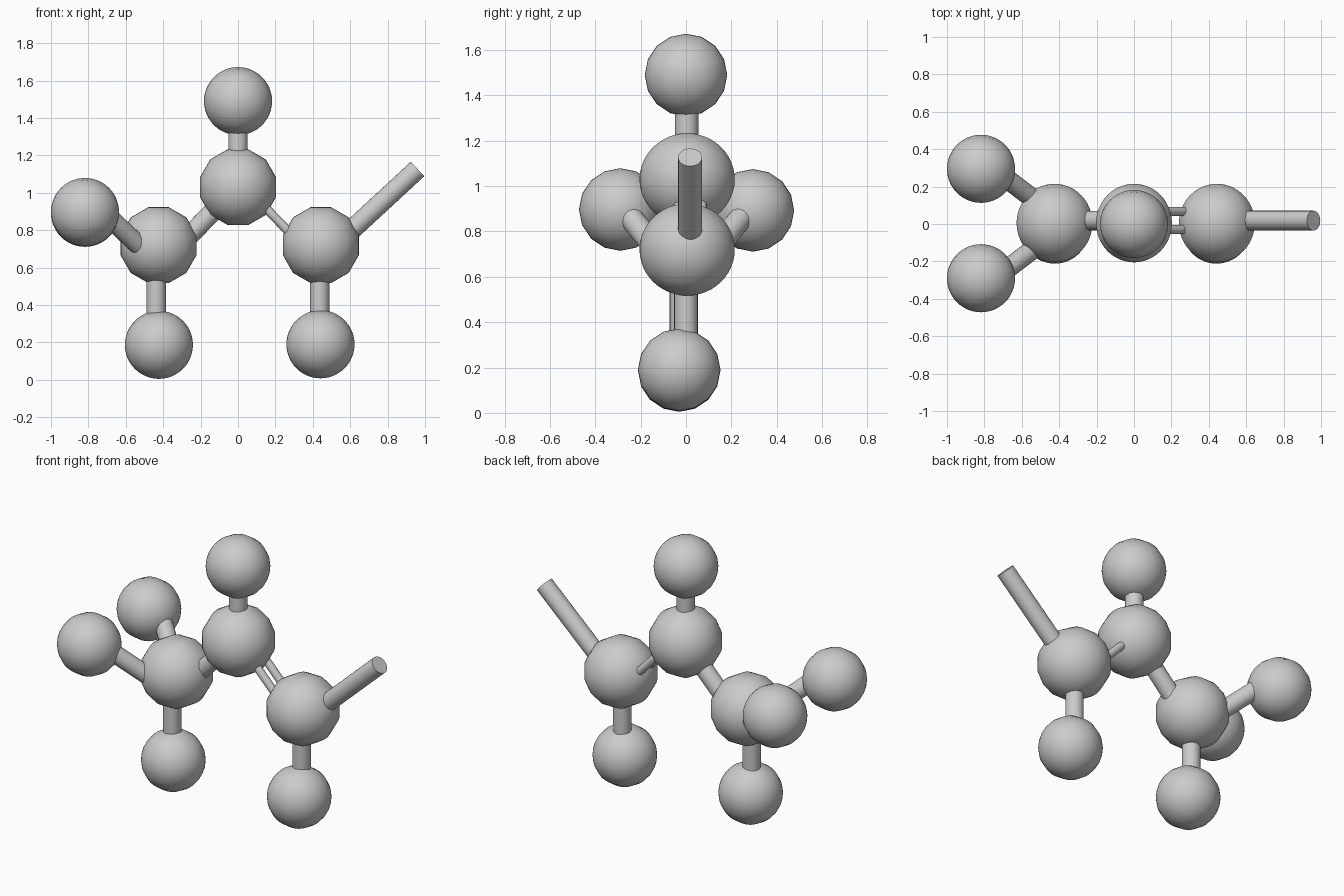
import bpy
from math import pi, radians
from mathutils import Vector

if "Cube" in bpy.data.objects:
    bpy.data.objects.remove(bpy.data.objects["Cube"])


def smooth(ob, name):
    ob.name = name
    bpy.ops.object.shade_smooth_by_angle(angle=radians(40))


def ball(name, centre, radius, segments, rotation):
    bpy.ops.mesh.primitive_uv_sphere_add(segments=segments, ring_count=24, radius=radius,
                                         location=centre, rotation=rotation)
    smooth(bpy.context.object, name)


def rod(name, start, end, radius):
    a, b = Vector(start), Vector(end)
    d = b - a
    bpy.ops.mesh.primitive_cylinder_add(vertices=24, radius=radius, depth=d.length,
                                        location=(a + b) / 2,
                                        rotation=d.to_track_quat('Z', 'Y').to_euler())
    smooth(bpy.context.object, name)


# large balls: poles along y, 12 sides with a flat on top
for name, x, z in (("left", -0.425, 0.72), ("middle", 0, 1.03), ("right", 0.443, 0.72)):
    ball("large_ball_" + name, (x, 0.005, z), 0.21, 12, (pi / 2, radians(15), 0))

# small balls: poles along x, 16 sides
for name, c in (("top", (0, 0, 1.49)),
                ("lower_left", (-0.423, -0.03, 0.187)),
                ("lower_right", (0.441, -0.03, 0.19)),
                ("side_front", (-0.818, -0.29, 0.897)),
                ("side_back", (-0.818, 0.295, 0.893))):
    ball("small_ball_" + name, c, 0.182, 16, (0, pi / 2, 0))

# upright rods
rod("top_rod", (0, 0.003, 1.12), (0, 0.003, 1.42), 0.052)
rod("lower_left_rod", (-0.437, -0.02, 0.25), (-0.437, -0.02, 0.62), 0.052)
rod("lower_right_rod", (0.437, 0.0, 0.25), (0.437, 0.0, 0.62), 0.052)

# slanted rods to the two side balls
for name, s in (("front", -1), ("back", 1)):
    rod("side_rod_" + name, (-0.75, 0.295 * s, 0.925), (-0.5, 0.105 * s, 0.69), 0.052)

# single link, double link and open-ended rod
rod("single_link", (-0.32, 0.018, 0.71), (-0.05, 0.018, 0.985), 0.052)
for name, y in (("front", -0.03), ("back", 0.067)):
    rod("double_link_" + name, (0.08, y, 0.99), (0.35, y, 0.71), 0.024)
rod("open_rod", (0.53, 0.018, 0.73), (0.96, 0.018, 1.127), 0.053)
